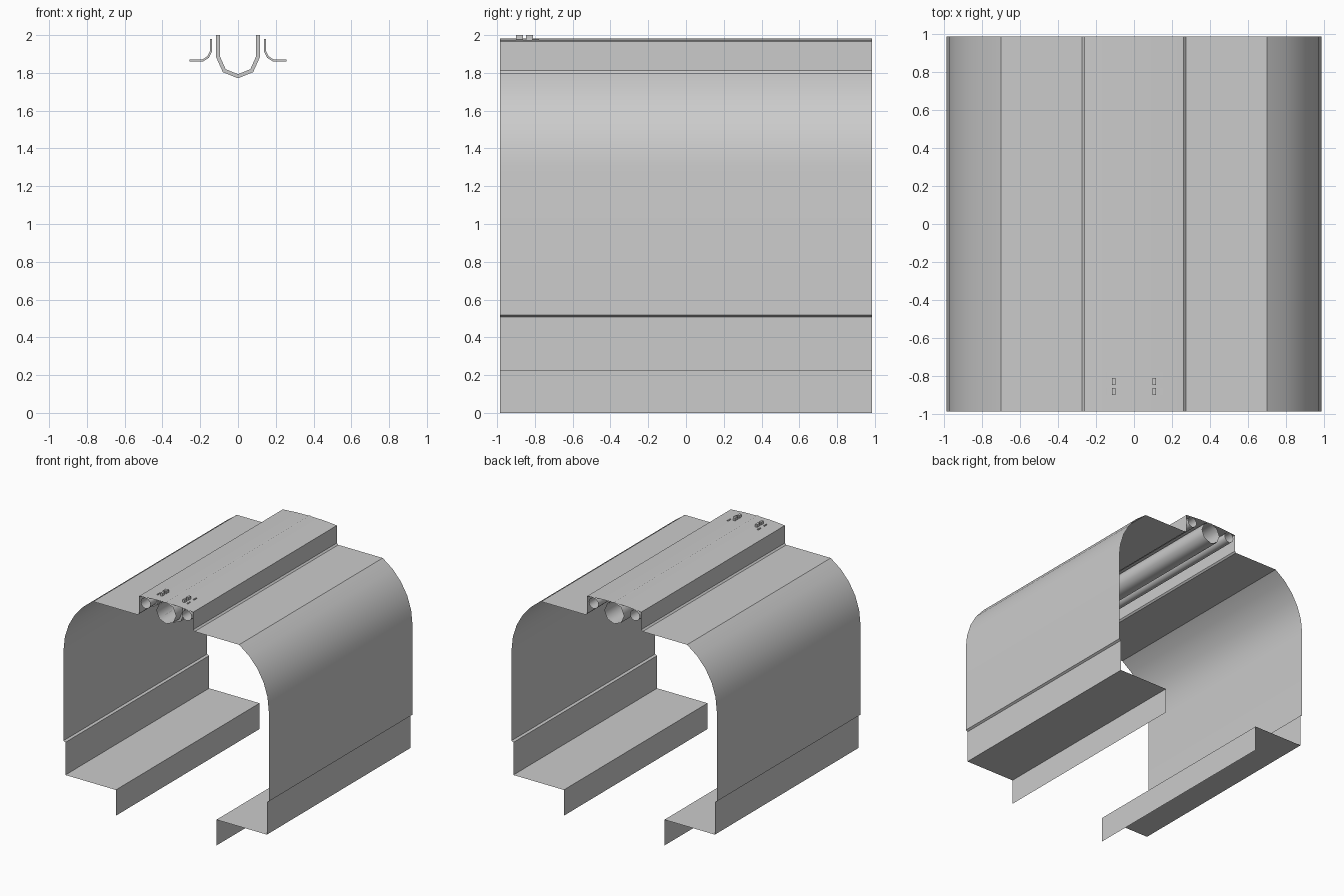
import bpy, math

if "Cube" in bpy.data.objects:
    bpy.data.objects.remove(bpy.data.objects["Cube"])

HALF = 0.985  # half length of the tunnel section along y


def sheet(name, pts, y0, y1, closed=False, thick=0, smooth=True):
    """Sweep an (x, z) profile along y into a thin sheet."""
    n = len(pts)
    verts = [(x, y, z) for y in (y0, y1) for x, z in pts]
    faces = [(i, (i + 1) % n, n + (i + 1) % n, n + i)
             for i in range(n if closed else n - 1)]
    me = bpy.data.meshes.new(name)
    me.from_pydata(verts, [], faces)
    ob = bpy.data.objects.new(name, me)
    bpy.context.collection.objects.link(ob)
    if thick:
        mod = ob.modifiers.new("Thickness", 'SOLIDIFY')
        mod.thickness = thick
        mod.offset = 0
        mod.use_even_offset = True
    if smooth:
        bpy.ops.object.select_all(action='DESELECT')
        bpy.context.view_layer.objects.active = ob
        ob.select_set(True)
        bpy.ops.object.shade_smooth_by_angle(angle=math.radians(28))
    return ob


def pipe(name, x, z, r, sides):
    # clockwise from the top, so the normals face outwards
    pts = [(x + r * math.sin(2 * math.pi * i / sides),
            z + r * math.cos(2 * math.pi * i / sides)) for i in range(sides)]
    ob = sheet(name, pts, -HALF, HALF, closed=True, smooth=False)
    ob.data.shade_smooth()


# Wall and roof shell: right half from the crown down to the floor skirt
half = [(0.0, 1.978), (0.13, 1.975), (0.26, 1.965), (0.26, 1.813), (0.273, 1.80)]
R, SEG = 0.581, 5
top_angle = math.asin(0.5 / R)
for i in range(SEG + 1):
    a = top_angle * (1 - i / SEG)
    half.append((0.985 - R + R * math.cos(a), 1.3 + R * math.sin(a)))
half += [(0.985, 0.517), (0.967, 0.507), (0.967, 0.224), (0.483, 0.224), (0.483, 0.0)]
shell = [(-x, z) for x, z in reversed(half[1:])] + half
sheet("tunnel_shell", shell, -HALF, HALF)

# Ceiling pipes, open at both ends
pipe("main_pipe", 0, 1.888, 0.094, 8)
for s, side in ((-1, "left"), (1, "right")):
    pipe(f"{side}_side_pipe", s * 0.198, 1.92, 0.046, 12)

# Cradle straps under the main pipe
cradle = [(-0.106, 2.0), (-0.106, 1.886), (-0.073, 1.812), (0, 1.782),
          (0.073, 1.812), (0.106, 1.886), (0.106, 2.0)]
for i, y in enumerate((-0.9, -0.847)):
    sheet(f"main_pipe_strap_{i + 1}", cradle, y, y + 0.037, thick=0.02, smooth=False)

# Hooks carrying the side pipes
hook = [(0.144, 1.98), (0.144, 1.912), (0.158, 1.884), (0.188, 1.865), (0.257, 1.865)]
for s, side in ((-1, "left"), (1, "right")):
    for i, y in enumerate((-0.9, -0.815)):
        sheet(f"{side}_pipe_hook_{i + 1}", [(s * x, z) for x, z in hook],
              y, y + 0.037, thick=0.011, smooth=False)
